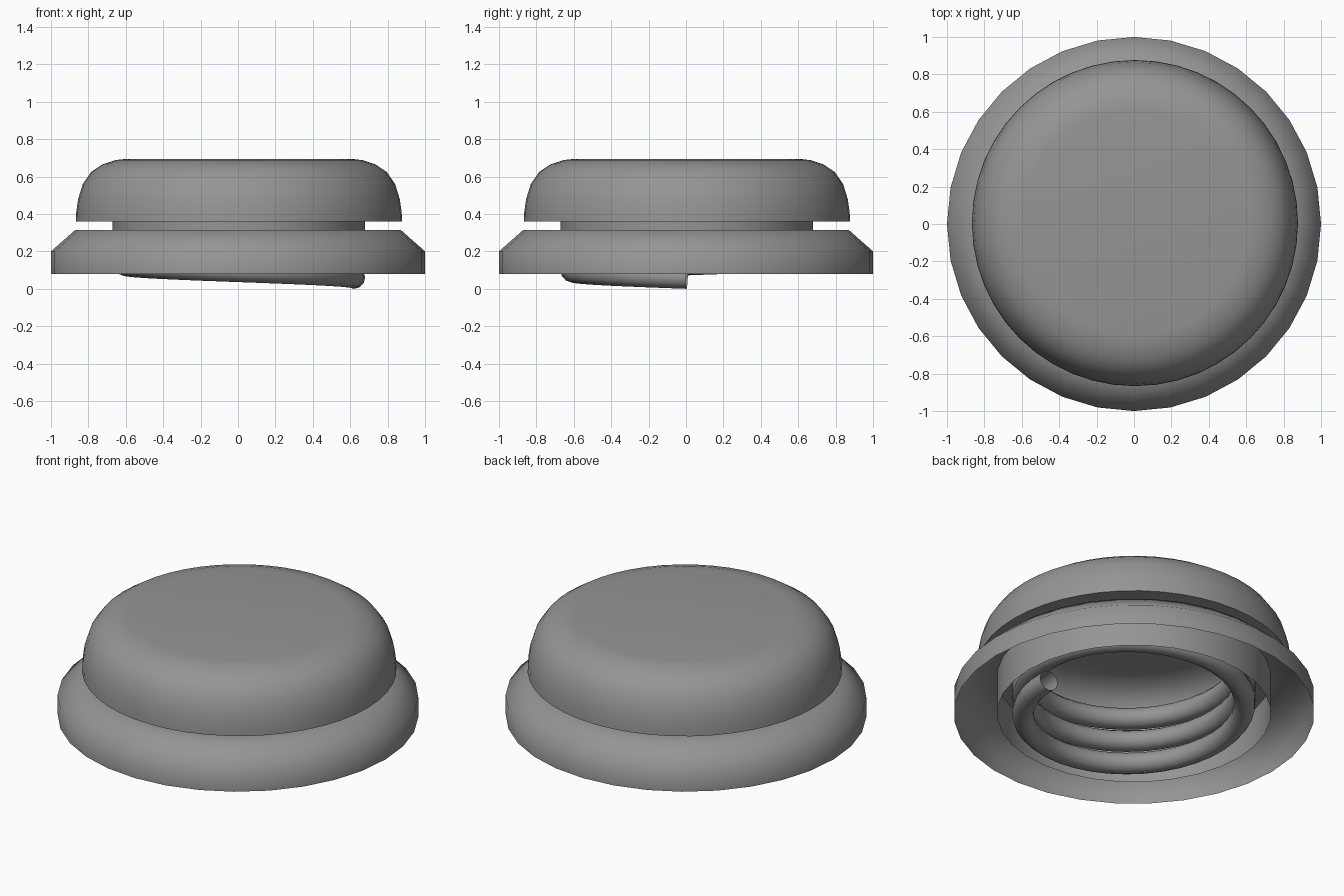
import bpy, bmesh, math

if "Cube" in bpy.data.objects:
    bpy.data.objects.remove(bpy.data.objects["Cube"])

# Dark grey for every part
GREY = bpy.data.materials.new("dark_grey")
GREY.diffuse_color = (0.3, 0.3, 0.3, 1)
GREY.use_nodes = True
GREY.node_tree.nodes["Principled BSDF"].inputs["Base Color"].default_value = GREY.diffuse_color


def finish(ob, angle):
    """Smooth shading with sharp edges kept, plus the grey material."""
    bpy.ops.object.select_all(action='DESELECT')
    ob.select_set(True)
    bpy.context.view_layer.objects.active = ob
    if ob.type == 'CURVE':
        bpy.ops.object.convert(target='MESH')
        ob = bpy.context.view_layer.objects.active
    bpy.ops.object.shade_smooth_by_angle(angle=math.radians(angle))
    ob.data.materials.clear()
    ob.data.materials.append(GREY)


def lathe(name, profile, sides, offset=(0, 0), angle=35):
    """Revolve a list of (radius, z) points around the vertical axis."""
    bm = bmesh.new()
    rings = []
    for r, z in profile:
        n = sides if r else 1
        rings.append([bm.verts.new((r * math.cos(2 * math.pi * i / sides),
                                    r * math.sin(2 * math.pi * i / sides), z))
                      for i in range(n)])
    for a, b in zip(rings, rings[1:]):
        for i in range(sides):
            j = (i + 1) % sides
            if len(a) == 1:
                bm.faces.new((a[0], b[i], b[j]))
            else:
                bm.faces.new((a[i], b[i], b[j], a[j]))
    bmesh.ops.recalc_face_normals(bm, faces=bm.faces)
    mesh = bpy.data.meshes.new(name)
    bm.to_mesh(mesh)
    bm.free()
    ob = bpy.data.objects.new(name, mesh)
    bpy.context.collection.objects.link(ob)
    ob.location = (offset[0], offset[1], 0)
    finish(ob, angle)


OFF = (0.005, 0.005)

# Hollow base: outer skirt, chamfer, flat top and inner guide tube
lathe("base_ring", [(1.0, 0.08), (1.0, 0.2), (0.87, 0.315),
                    (0.76, 0.315), (0.76, 0.08)], 32, angle=50)

# Hollow domed cap with a ring underneath and a short stem
lathe("button_cap", [(0, 0.695), (0.60, 0.695), (0.66, 0.688), (0.73, 0.665),
                     (0.79, 0.625), (0.835, 0.56), (0.86, 0.48),
                     (0.87, 0.41), (0.872, 0.36), (0.675, 0.36),
                     (0.675, 0.17)], 48, OFF)

# Coil spring, winding up clockwise from the right-hand side
curve = bpy.data.curves.new("spring_path", 'CURVE')
curve.dimensions = '3D'
curve.bevel_depth = 0.06
curve.bevel_resolution = 4
spline = curve.splines.new('POLY')
turns, per_turn, pitch = 3, 40, 0.143
count = turns * per_turn + 1
spline.points.add(count - 1)
for i, p in enumerate(spline.points):
    a = -2 * math.pi * i / per_turn
    p.co = (0.615 * math.cos(a), 0.615 * math.sin(a),
            0.06 + pitch * i / per_turn, 1)
spring = bpy.data.objects.new("spring", curve)
bpy.context.collection.objects.link(spring)
spring.location = (OFF[0], OFF[1], 0)
finish(spring, 60)
